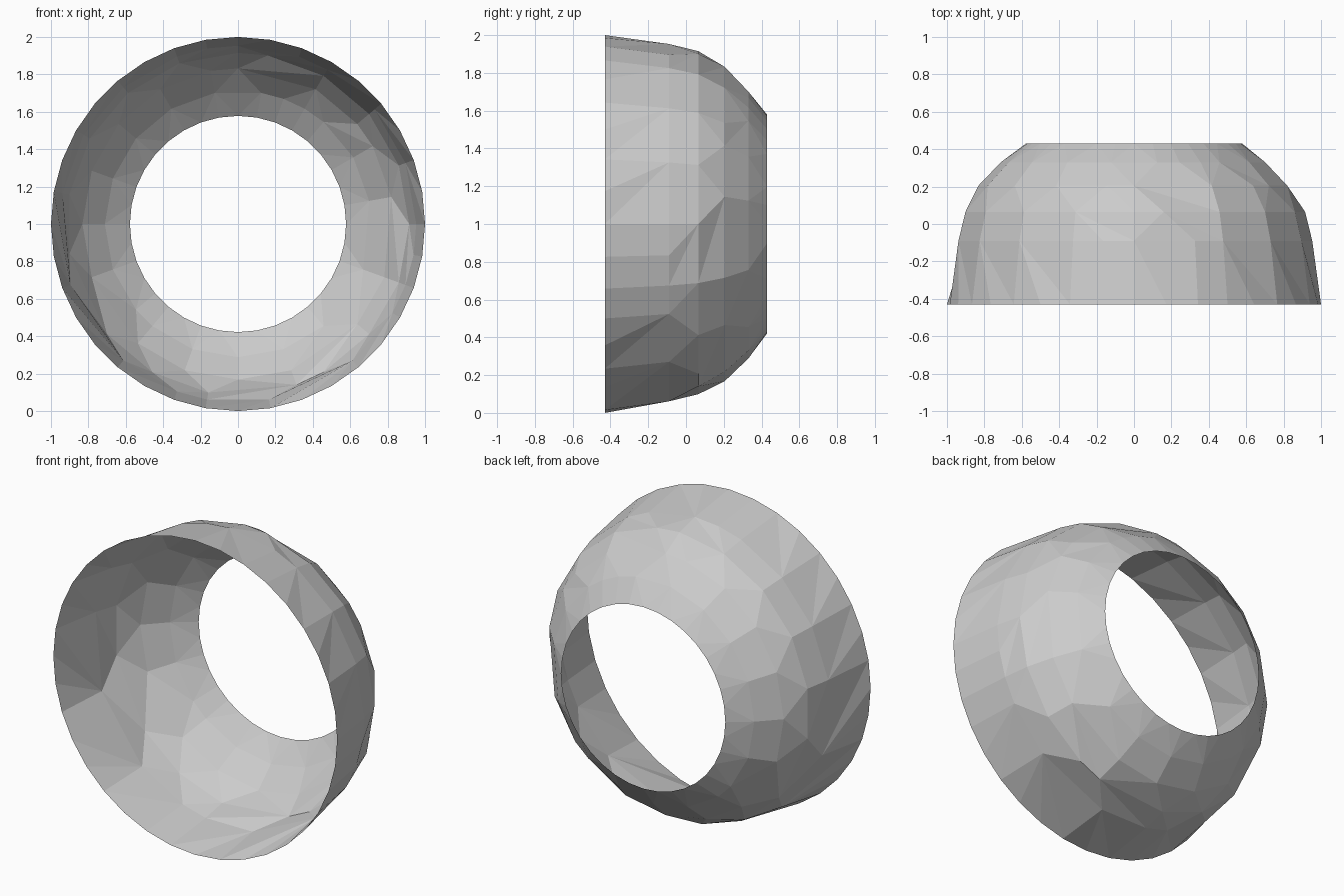
import bpy, bmesh, random
from math import sin, cos, radians

if "Cube" in bpy.data.objects:
    bpy.data.objects.remove(bpy.data.objects["Cube"])

random.seed(4)

# Dome profile: (y, radius) from the wide front rim to the narrow back opening
PROFILE = [(-0.43, 1.0), (-0.09, 0.953), (0.065, 0.915),
           (0.205, 0.832), (0.33, 0.712), (0.43, 0.578)]


def ring_angles(full):
    # Rims keep all 36 points; inner rings are thinned irregularly (low-poly facets)
    if full:
        return list(range(0, 360, 10))
    angles, a = [], random.choice((0, 10))
    first = a
    while a < 360 + first - 5:
        angles.append(a)
        a += random.choice((10, 20, 20, 20, 30))
    return angles


bm = bmesh.new()
rings = []
for i, (y, r) in enumerate(PROFILE):
    angs = ring_angles(i in (0, len(PROFILE) - 1))
    verts = [bm.verts.new((r * sin(radians(a)), y, 1 + r * cos(radians(a)))) for a in angs]
    rings.append((angs + [angs[0] + 360], verts + [verts[0]]))

# Stitch neighbouring rings with triangles, always advancing the side that lags
for (aa, va), (ab, vb) in zip(rings, rings[1:]):
    i = j = 0
    while i < len(va) - 1 or j < len(vb) - 1:
        step_a = j == len(vb) - 1 or (i < len(va) - 1 and aa[i + 1] <= ab[j + 1])
        if step_a:
            bm.faces.new((va[i], va[i + 1], vb[j]))
            i += 1
        else:
            bm.faces.new((va[i], vb[j + 1], vb[j]))
            j += 1

bmesh.ops.recalc_face_normals(bm, faces=bm.faces)
# Outer side of the shell faces away from the axis
f = next(iter(bm.faces))
c = f.calc_center_median()
if f.normal.x * c.x + f.normal.z * (c.z - 1) < 0:
    bmesh.ops.reverse_faces(bm, faces=bm.faces)

mesh = bpy.data.meshes.new("open_dome_shell")
bm.to_mesh(mesh)
bm.free()
shell = bpy.data.objects.new("open_dome_shell", mesh)
bpy.context.collection.objects.link(shell)
